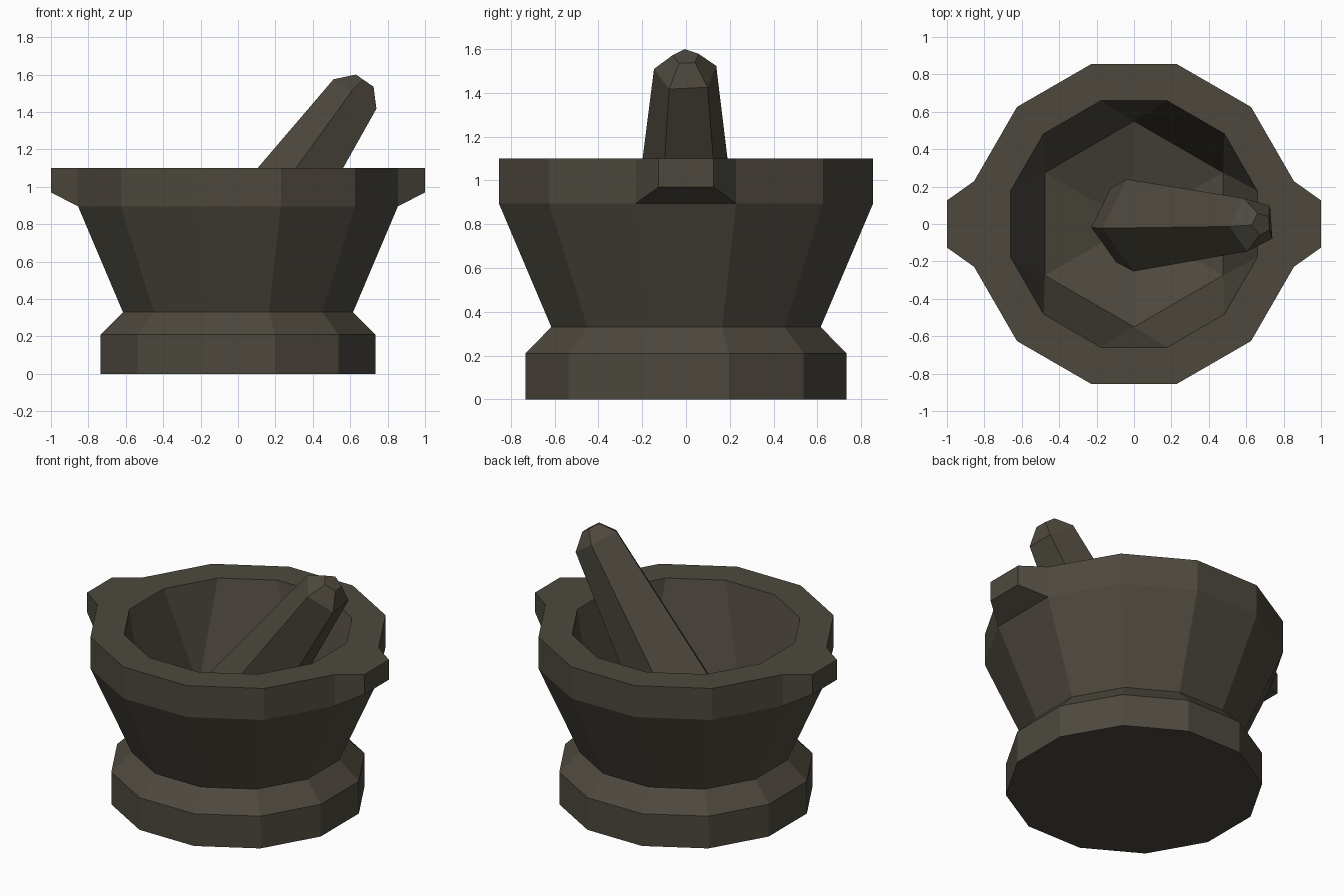
import bpy, bmesh, math
from mathutils import Vector

if "Cube" in bpy.data.objects:
    bpy.data.objects.remove(bpy.data.objects["Cube"])

stone = bpy.data.materials.new("dark_stone")
stone.diffuse_color = (0.075, 0.066, 0.049, 1)
stone.use_nodes = True
stone.node_tree.nodes["Principled BSDF"].inputs["Base Color"].default_value = stone.diffuse_color


def ring(bm, center, radius, sides, start, u=Vector((1, 0, 0)), v=Vector((0, 1, 0))):
    """Regular polygon of vertices in the plane spanned by u and v."""
    angles = [start + 2 * math.pi * i / sides for i in range(sides)]
    return [bm.verts.new(Vector(center) + radius * (math.cos(a) * u + math.sin(a) * v))
            for a in angles]


def bridge(bm, a, b):
    """Quads between two equal rings; returns the faces."""
    n = len(a)
    return [bm.faces.new((a[i], a[(i + 1) % n], b[(i + 1) % n], b[i])) for i in range(n)]


def finish(bm, name):
    bmesh.ops.recalc_face_normals(bm, faces=bm.faces[:])
    mesh = bpy.data.meshes.new(name)
    bm.to_mesh(mesh)
    bm.free()
    mesh.materials.append(stone)
    bpy.context.collection.objects.link(bpy.data.objects.new(name, mesh))


# Mortar: twelve-sided outer profile from the foot to the inner rim
bm = bmesh.new()
profile = [(0.76, 0), (0.76, 0.21), (0.637, 0.33), (0.885, 0.895), (0.885, 1.1), (0.683, 1.1)]
rings = [ring(bm, (0, 0, z), r, 12, math.radians(15)) for r, z in profile]
bm.faces.new(rings[0])
bands = [bridge(bm, a, b) for a, b in zip(rings, rings[1:])]

# Bowl inside: walls narrow to a hexagon, then a shallow six-sided cone floor
rim = rings[-1]
hexa = ring(bm, (0, 0, 0.48), 0.55, 6, math.radians(30))
bottom = bm.verts.new((0, 0, 0.3))
for j in range(6):
    k = (j + 1) % 6
    bm.faces.new((rim[2 * j], rim[2 * j + 1], hexa[j]))
    bm.faces.new((rim[2 * j + 1], rim[(2 * j + 2) % 12], hexa[k], hexa[j]))
    bm.faces.new((hexa[j], hexa[k], bottom))
bmesh.ops.recalc_face_normals(bm, faces=bm.faces[:])

# Lugs: tapered extrusions of the left and right rim faces
lugs = [f for f in bands[3] if abs(f.calc_center_median().y) < 0.01]
for f in bmesh.ops.extrude_discrete_faces(bm, faces=lugs)["faces"]:
    for v in f.verts:
        v.co = (math.copysign(1.0, v.co.x), v.co.y * 0.55, 1.1 if v.co.z > 1 else 0.97)
finish(bm, "mortar")

# Pestle: five-sided leaning shaft with a blunt grip tip and a thick grinding end
bm = bmesh.new()
up = Vector((-0.824, 0, 0.567))
side = Vector((0, 1, 0))
sections = [(-0.096, 0.43, 0.11), (-0.056, 0.487, 0.21), (0.045, 0.634, 0.26),
            (0.634, 1.49, 0.15), (0.681, 1.565, 0.062)]
rings = [ring(bm, (x, 0, z), r, 5, math.radians(-5), up, side) for x, z, r in sections]
for a, b in zip(rings, rings[1:]):
    bridge(bm, a, b)
bm.faces.new(rings[0])
bm.faces.new(rings[-1])
finish(bm, "pestle")
